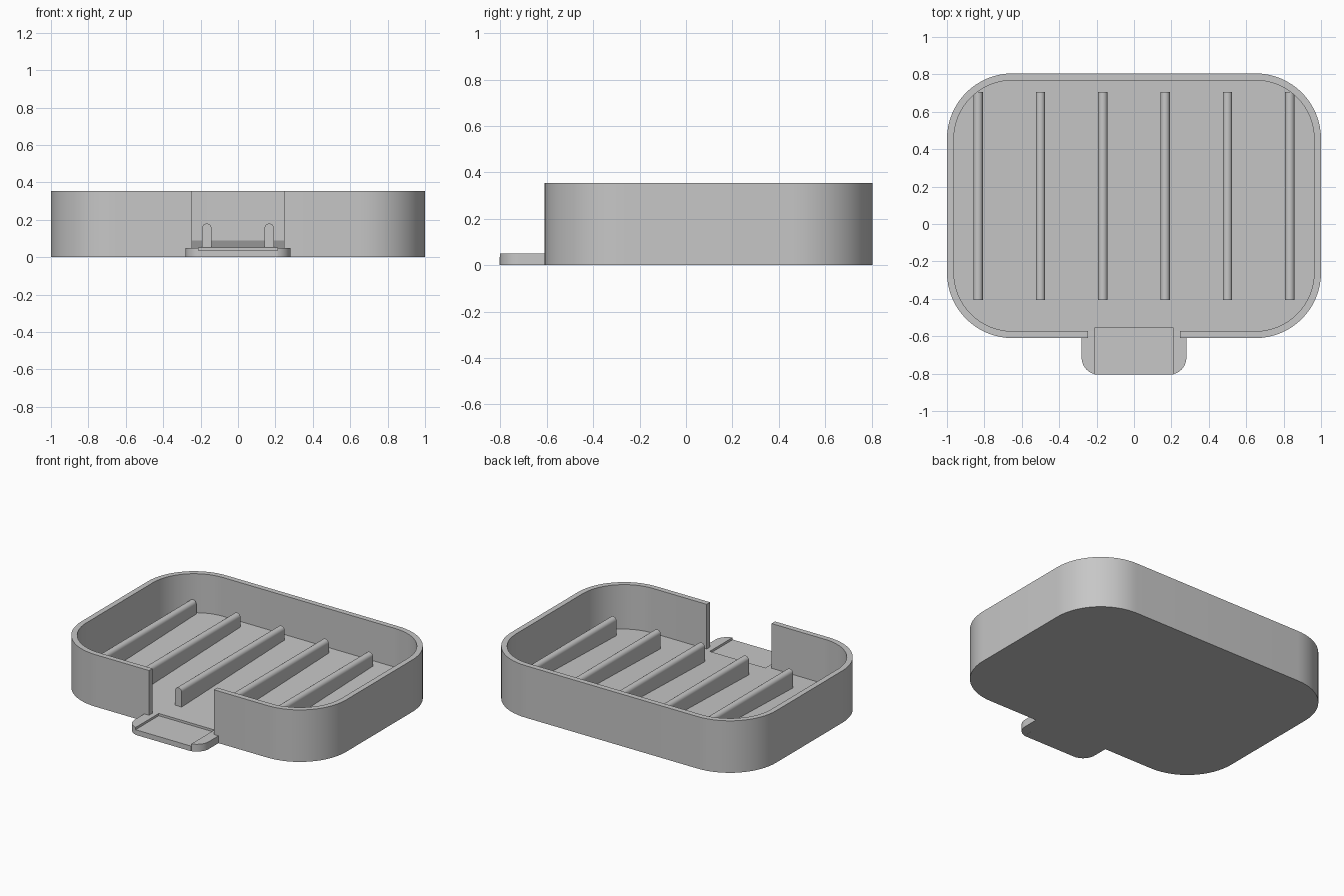
import bpy, bmesh, math
from mathutils import Matrix

cube = bpy.data.objects.get("Cube")
if cube:
    bpy.data.objects.remove(cube, do_unlink=True)

grey = bpy.data.materials.new("light grey plastic")
grey.use_nodes = True
COLOR = (0.57, 0.57, 0.57, 1)
grey.diffuse_color = COLOR
grey.node_tree.nodes["Principled BSDF"].inputs["Base Color"].default_value = COLOR

FRONT, BACK, HEIGHT, WALL = -0.61, 0.805, 0.355, 0.037
RADIUS, GAP = 0.35, 0.245
CHANNEL, CHANNEL_END, LIP = 0.21, -0.555, 0.05


def prism(name, points, top, bottom=0.0, matrix=None):
    """Extrude an outline upward; top gives the height at each y."""
    bm = bmesh.new()
    low = [bm.verts.new((x, y, bottom)) for x, y in points]
    high = [bm.verts.new((x, y, top(y))) for x, y in points]
    bm.faces.new(low[::-1])
    bm.faces.new(high)
    n = len(points)
    for i in range(n):
        j = (i + 1) % n
        bm.faces.new((low[i], low[j], high[j], high[i]))
    if matrix:
        bm.transform(matrix)
    bmesh.ops.recalc_face_normals(bm, faces=bm.faces[:])
    mesh = bpy.data.meshes.new(name)
    bm.to_mesh(mesh)
    bm.free()
    mesh.materials.append(grey)
    ob = bpy.data.objects.new(name, mesh)
    bpy.context.collection.objects.link(ob)
    bpy.ops.object.select_all(action='DESELECT')
    ob.select_set(True)
    bpy.context.view_layer.objects.active = ob
    bpy.ops.object.shade_smooth_by_angle(angle=math.radians(30))
    return ob


def arc(cx, cy, r, start, end, steps=16):
    return [(cx + r * math.cos(math.radians(start + (end - start) * i / steps)),
             cy + r * math.sin(math.radians(start + (end - start) * i / steps)))
            for i in range(steps + 1)]


def tray_path(inset):
    """Rounded outline, counter-clockwise from the front right corner."""
    cx, r = 1 - RADIUS, RADIUS - inset
    front, back = FRONT + RADIUS, BACK - RADIUS
    return (arc(cx, front, r, -90, 0) + arc(cx, back, r, 0, 90)
            + arc(-cx, back, r, 90, 180) + arc(-cx, front, r, 180, 270))


# Rounded wall, open at the front
inner_y = FRONT + WALL
outer = [(GAP, FRONT)] + tray_path(0) + [(-GAP, FRONT)]
inner = [(GAP, inner_y)] + tray_path(WALL) + [(-GAP, inner_y)]
prism("tray_wall", outer + inner[::-1], lambda y: HEIGHT)

# Floor sloping down to the front, notched for the drain channel
notch = [(-CHANNEL, inner_y), (-CHANNEL, CHANNEL_END),
         (CHANNEL, CHANNEL_END), (CHANNEL, inner_y)]
prism("sloped_floor", tray_path(WALL) + notch,
      lambda y: LIP + 0.03 * (y - inner_y))

# Drain spout: sunken channel between two raised side rails
TIP, SPOUT, CORNER = -0.805, 0.28, 0.09
prism("spout_channel", [(-CHANNEL, TIP), (CHANNEL, TIP),
                        (CHANNEL, CHANNEL_END), (-CHANNEL, CHANNEL_END)],
      lambda y: 0.035)
curve = arc(SPOUT - CORNER, TIP + CORNER, CORNER, -77, 0, 10)
rail = [(CHANNEL, inner_y)] + curve + [(SPOUT, inner_y)]
for side, name in ((1, "left"), (-1, "right")):
    prism(f"spout_rail_{name}", [(side * x, y) for x, y in rail], lambda y: LIP)

# Six round-topped ribs
RIB_W, RIB_TOP, RIB_BACK, RIB_LEN = 0.025, 0.18, 0.705, 1.11
profile = ([(-RIB_W, 0.03), (RIB_W, 0.03)]
           + arc(0, RIB_TOP - RIB_W, RIB_W, 0, 180, 12))
for i in range(6):
    x = (i - 2.5) / 3
    place = Matrix.Translation((x, RIB_BACK, 0)) @ Matrix.Rotation(math.pi / 2, 4, 'X')
    prism(f"rib_{i + 1}", profile, lambda y: RIB_LEN, 0.0, place)
